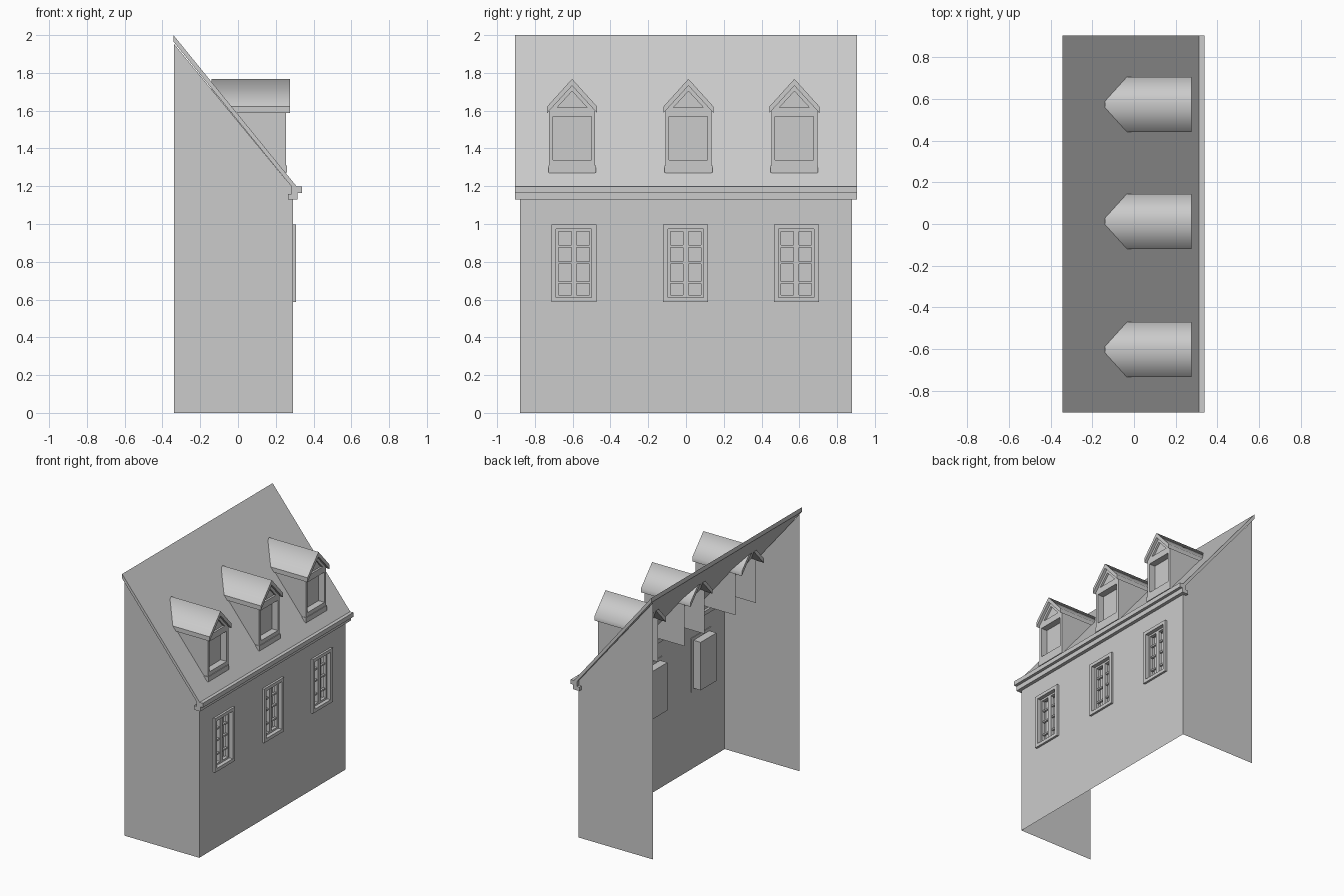
import bpy, bmesh

if "Cube" in bpy.data.objects:
    bpy.data.objects.remove(bpy.data.objects["Cube"])

def finish(bm, name):
    me = bpy.data.meshes.new(name)
    bm.to_mesh(me)
    bm.free()
    ob = bpy.data.objects.new(name, me)
    bpy.context.collection.objects.link(ob)
    return ob

def place(axis, p, t):
    # 2D profile to 3D: axis x uses (y, z), axis y uses (x, z)
    return (t, p[0], p[1]) if axis == 'x' else (p[0], t, p[1])

def prism(bm, pts, axis, a, b):
    lo = [bm.verts.new(place(axis, p, a)) for p in pts]
    hi = [bm.verts.new(place(axis, p, b)) for p in pts]
    n = len(pts)
    faces = [bm.faces.new(lo), bm.faces.new(hi[::-1])]
    faces += [bm.faces.new((lo[i], lo[(i + 1) % n], hi[(i + 1) % n], hi[i])) for i in range(n)]
    bmesh.ops.recalc_face_normals(bm, faces=faces)
    return faces

def rect(y0, y1, z0, z1):
    return [(y0, z0), (y1, z0), (y1, z1), (y0, z1)]

def box(bm, x0, x1, y0, y1, z0, z1):
    prism(bm, rect(y0, y1, z0, z1), 'x', x0, x1)

def frame(bm, x0, x1, y0, y1, z0, z1, w):
    box(bm, x0, x1, y0, y0 + w, z0, z1)
    box(bm, x0, x1, y1 - w, y1, z0, z1)
    box(bm, x0, x1, y0 + w, y1 - w, z0, z0 + w)
    box(bm, x0, x1, y0 + w, y1 - w, z1 - w, z1)

def panel(bm, x, outer, niches):
    # flat sheet facing +x with recessed niches [(points, depth)]
    edges, walls = [], []
    for pts, depth in [(outer, 0)] + niches:
        n = len(pts)
        vs = [bm.verts.new((x, *p)) for p in pts]
        edges += [bm.edges.new((vs[i], vs[(i + 1) % n])) for i in range(n)]
        if depth:
            bk = [bm.verts.new((x - depth, *p)) for p in pts]
            walls += [(vs[i], vs[(i + 1) % n], bk[(i + 1) % n], bk[i]) for i in range(n)] + [bk]
    bmesh.ops.triangle_fill(bm, edges=edges, use_beauty=True, normal=(1, 0, 0))
    for w in walls:
        bm.faces.new(w)
    bmesh.ops.recalc_face_normals(bm, faces=bm.faces)
    bm.normal_update()
    if max(bm.faces, key=lambda f: f.calc_area()).normal.x < 0:
        bmesh.ops.reverse_faces(bm, faces=bm.faces)

WINDOWS = (-0.593, -0.002, 0.584)
DORMERS = (-0.603, 0.013, 0.574)

# facade with window recesses
bm = bmesh.new()
panel(bm, 0.29, rect(-0.88, 0.88, 0, 1.19),
      [(rect(c - 0.095, c + 0.095, 0.61, 0.975), 0.065) for c in WINDOWS])
finish(bm, "facade")

# gable walls, open at the back
for s, nm in ((-1, "left_gable"), (1, "right_gable")):
    bm = bmesh.new()
    pts = [(-0.34, 0), (0.29, 0), (0.29, 1.19), (-0.34, 1.955)][::-s]
    bm.faces.new([bm.verts.new((x, s * 0.88, z)) for x, z in pts])
    finish(bm, nm)

# sloping roof slab
bm = bmesh.new()
prism(bm, [(-0.342, 2.0), (0.312, 1.197), (0.284, 1.197), (-0.342, 1.966)], 'y', -0.905, 0.905)
finish(bm, "roof")

# stepped eaves cornice
bm = bmesh.new()
prism(bm, [(0.264, 1.13), (0.316, 1.13), (0.316, 1.165), (0.338, 1.165), (0.338, 1.198),
           (0.284, 1.198), (0.284, 1.16), (0.264, 1.16)], 'y', -0.905, 0.905)
finish(bm, "cornice")

# facade windows: surround, two casements, glazing bars
for c in WINDOWS:
    bm = bmesh.new()
    frame(bm, 0.285, 0.306, c - 0.119, c + 0.119, 0.587, 0.998, 0.025)
    finish(bm, "window_surround")
    bm = bmesh.new()
    for y0, y1 in ((c - 0.095, c), (c, c + 0.095)):
        frame(bm, 0.25, 0.275, y0, y1, 0.61, 0.975, 0.014)
        for z in (0.69, 0.795, 0.882):
            box(bm, 0.252, 0.268, y0 + 0.014, y1 - 0.014, z - 0.006, z + 0.006)
    finish(bm, "window_casements")

for c in DORMERS:
    # dormer front with window niche and pediment recess
    w = 0.122
    bm = bmesh.new()
    panel(bm, 0.255, [(c - w, 1.27), (c + w, 1.27), (c + w, 1.605), (c, 1.74), (c - w, 1.605)],
          [(rect(c - 0.102, c + 0.102, 1.34, 1.57), 0.05),
           ([(c - 0.078, 1.618), (c + 0.078, 1.618), (c, 1.703)], 0.015)])
    finish(bm, "dormer_front")
    # cheeks
    for s in (-1, 1):
        bm = bmesh.new()
        pts = rect(-0.08, 0.255, 1.27, 1.605)[::-s]
        bm.faces.new([bm.verts.new((x, c + s * w, z)) for x, z in pts])
        finish(bm, "dormer_cheek")
    # sill
    bm = bmesh.new()
    box(bm, 0.225, 0.26, c - 0.126, c + 0.126, 1.272, 1.31)
    finish(bm, "dormer_sill")
    # chevron roof with softly shaded slopes
    bm = bmesh.new()
    faces = prism(bm, [(c - 0.132, 1.622), (c, 1.768), (c + 0.132, 1.622), (c + 0.132, 1.588),
                       (c, 1.732), (c - 0.132, 1.588)], 'x', -0.14, 0.276)
    for f in faces[2:5]:
        f.smooth = True
    finish(bm, "dormer_roof")
